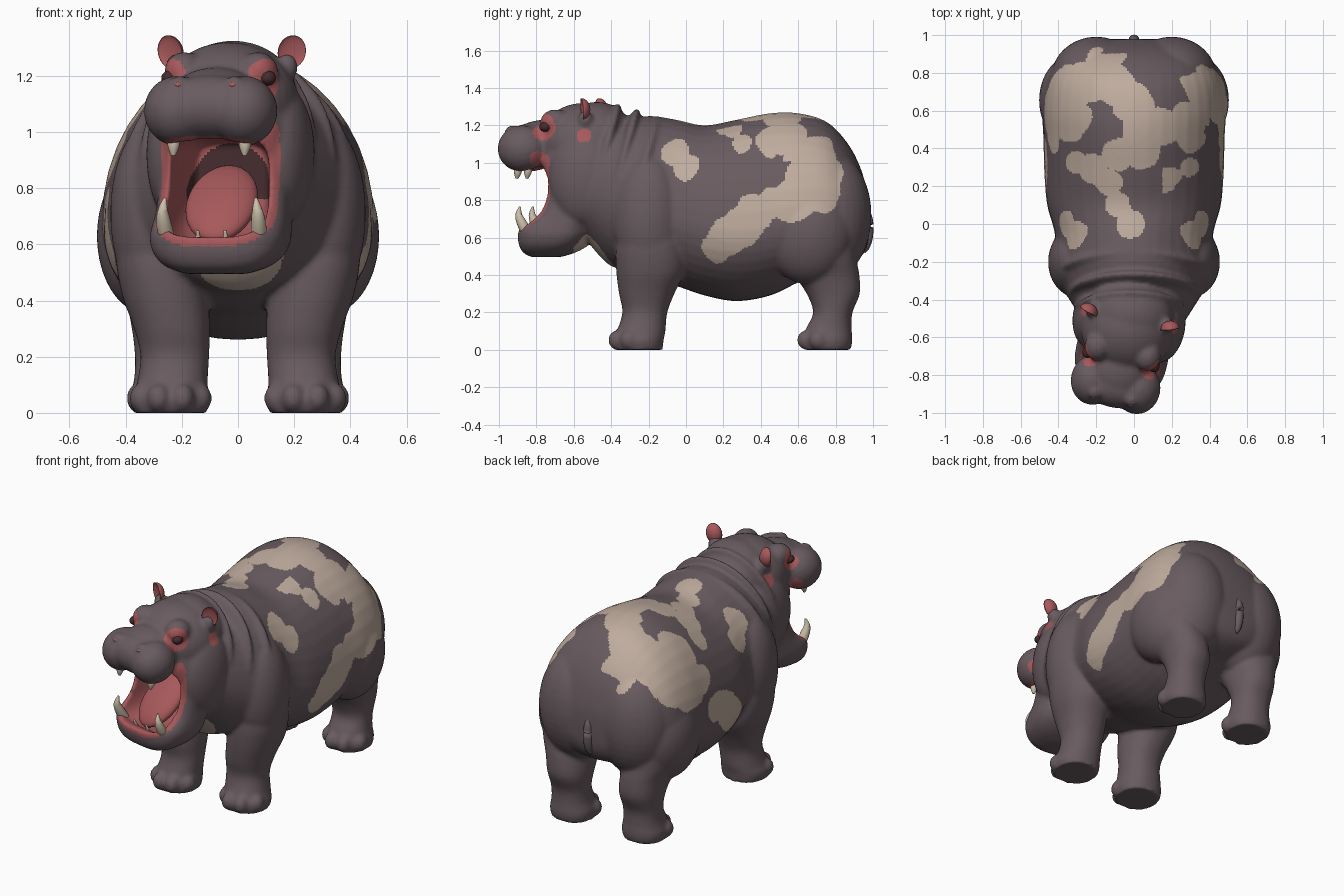
import bpy, bmesh, math
from math import sin, cos, pi, radians
from mathutils import Matrix, Vector
from mathutils.bvhtree import BVHTree

cube = bpy.data.objects.get("Cube")
if cube:
    bpy.data.objects.remove(cube)


def material(name, rgb):
    m = bpy.data.materials.new(name)
    m.use_nodes = True
    m.diffuse_color = (*rgb, 1)
    m.node_tree.nodes["Principled BSDF"].inputs["Base Color"].default_value = (*rgb, 1)
    return m


SKIN = material("grey skin", (.14, .105, .115))
TAN = material("tan patch", (.52, .41, .34))
PINK = material("pink flesh", (.39, .1, .105))
DARK = material("dark throat", (.06, .025, .028))
IVORY = material("ivory", (.6, .52, .4))

# The head is turned a little to its right about the neck
PIVOT = Vector((0, -.32, 0))
TURN = (Matrix.Translation(PIVOT + Vector((.015, 0, 0))) @ Matrix.Rotation(radians(-12), 4, 'Z')
        @ Matrix.Translation(-PIVOT))
UNTURN = TURN.inverted()
STILL = Matrix.Identity(4)


def spline(rows, steps=6):
    """Catmull-Rom interpolation between rows of numbers."""
    out = []
    for i in range(len(rows) - 1):
        a, b, c, d = (rows[max(i - 1, 0)], rows[i], rows[i + 1], rows[min(i + 2, len(rows) - 1)])
        for k in range(steps):
            t = k / steps
            out.append([q + .5 * t * (r - p + t * (2 * p - 5 * q + 4 * r - s + t * (3 * (q - r) + s - p)))
                        for p, q, r, s in zip(a, b, c, d)])
    return out + [list(rows[-1])]


def skin(bm, rings, mat=STILL):
    """Join rings of points into a closed tube."""
    loops = [[bm.verts.new(mat @ Vector(p)) for p in ring] for ring in rings]
    n = len(loops[0])
    for a, b in zip(loops, loops[1:]):
        for i in range(n):
            j = (i + 1) % n
            bm.faces.new((a[i], a[j], b[j], b[i]))
    bm.faces.new(loops[0][::-1])
    bm.faces.new(loops[-1])


def unit_ring(power, n=40):
    for i in range(n):
        c, s = cos(2 * pi * i / n), sin(2 * pi * i / n)
        yield math.copysign(abs(c) ** (2 / power), c), math.copysign(abs(s) ** (2 / power), s)


def barrel(bm, rows, power=2, mat=STILL):
    """Rows along y: y, half width, top, widest height, bottom."""
    skin(bm, [[(w * c, y, mid + s * (top - mid if s > 0 else mid - bot)) for c, s in unit_ring(power)]
              for y, w, top, mid, bot in spline(rows)], mat)


def column(bm, rows, power=2, mat=STILL, side=1):
    """Rows along z: z, centre x, centre y, half width, half depth."""
    skin(bm, [[(side * (cx + rx * c), cy + ry * s, z) for c, s in unit_ring(power)]
              for z, cx, cy, rx, ry in spline(rows)], mat)


def tube(bm, rows, mat=STILL):
    """Rows along a path: x, y, z, radius."""
    rows = spline(rows)
    rings = []
    for i, row in enumerate(rows):
        way = Vector(rows[min(i + 1, len(rows) - 1)][:3]) - Vector(rows[max(i - 1, 0)][:3])
        q = way.to_track_quat('Z', 'Y')
        rings.append([Vector(row[:3]) + q @ Vector((c * row[3], s * row[3], 0)) for c, s in unit_ring(2, 16)])
    skin(bm, rings, mat)


def ball(bm, centre, radii, mat=STILL, tilt=0):
    m = mat @ Matrix.Translation(centre) @ Matrix.Rotation(radians(tilt), 4, 'X') @ Matrix.Diagonal((*radii, 1))
    return bmesh.ops.create_uvsphere(bm, u_segments=32, v_segments=20, radius=1, matrix=m)["verts"]


def finish(bm, name, *mats):
    bmesh.ops.recalc_face_normals(bm, faces=bm.faces[:])
    me = bpy.data.meshes.new(name)
    bm.to_mesh(me)
    bm.free()
    for m in mats:
        me.materials.append(m)
    me.polygons.foreach_set("use_smooth", [True] * len(me.polygons))
    ob = bpy.data.objects.new(name, me)
    bpy.context.collection.objects.link(ob)
    return ob


# Torso
bm = bmesh.new()
barrel(bm, [(-.56, .24, 1.15, .85, .62), (-.42, .33, 1.2, .8, .46), (-.3, .4, 1.22, .75, .42),
            (-.2, .42, 1.25, .72, .38), (-.05, .42, 1.23, .7, .34), (.1, .46, 1.2, .66, .29),
            (.27, .475, 1.23, .64, .26), (.45, .48, 1.265, .65, .29), (.6, .485, 1.265, .68, .36),
            (.75, .465, 1.22, .7, .42), (.86, .41, 1.11, .7, .45), (.93, .33, .98, .7, .49),
            (.97, .2, .84, .7, .56), (.98, .06, .75, .7, .65)])
# Neck folds
for centre, radii in (((-.02, -.46, .965), (.3, .06, .365)), ((0, -.365, .92), (.35, .06, .385)),
                      ((0, -.26, .86), (.41, .08, .405))):
    ball(bm, centre, radii, tilt=-16)
# Legs, shoulders, haunches and toes
FRONT = [(0, .24, -.255, .13, .13), (.05, .24, -.255, .14, .135), (.1, .235, -.24, .127, .13),
         (.2, .225, -.22, .122, .12), (.3, .235, -.21, .135, .148), (.42, .26, -.19, .153, .183),
         (.55, .28, -.19, .155, .185), (.7, .29, -.19, .14, .16)]
HIND = [(0, .25, .755, .125, .125), (.05, .25, .755, .135, .135), (.12, .25, .765, .12, .12),
        (.2, .25, .785, .117, .105), (.3, .25, .787, .128, .142), (.4, .26, .752, .14, .175),
        (.5, .28, .71, .16, .2), (.65, .3, .7, .15, .2)]
for side in (-1, 1):
    for rows in (FRONT, HIND):
        column(bm, rows, 2.2, side=side)
        for deg in (-66, -22, 22, 66):
            a = radians(deg)
            ball(bm, (side * (rows[0][1] + .114 * sin(a)), rows[0][2] - .12 * cos(a), .052), (.043, .05, .052))
    ball(bm, (side * .3, -.2, .71), (.155, .19, .33))
    ball(bm, (side * .32, .655, .63), (.183, .24, .28))
    ball(bm, (side * .2, .77, .72), (.24, .222, .34))
# Skull, snout and brows
ball(bm, (0, -.55, 1.1), (.25, .25, .22), TURN)
ball(bm, (0, -.48, 1.13), (.23, .2, .195), TURN)
ball(bm, (0, -.76, 1.1), (.18, .2, .13), TURN)
ball(bm, (0, -.865, 1.09), (.19, .12, .115), TURN)
for side in (-1, 1):
    ball(bm, (side * .12, -.86, 1.075), (.12, .135, .125), TURN)
    ball(bm, (side * .1, -.92, 1.165), (.04, .04, .035), TURN)
    ball(bm, (side * .135, -.68, 1.215), (.07, .08, .07), TURN)
    ball(bm, (side * .2, -.5, 1.23), (.04, .04, .05), TURN)
    ball(bm, (side * .19, -.52, .92), (.11, .18, .25), TURN)
# Cheeks and lower jaw
column(bm, [(.495, 0, -.76, .11, .07), (.52, 0, -.74, .18, .13), (.56, 0, -.715, .225, .175),
            (.61, 0, -.695, .245, .2), (.65, 0, -.68, .245, .205), (.72, 0, -.62, .24, .18),
            (.8, 0, -.6, .238, .15), (.9, 0, -.59, .235, .15), (1, 0, -.6, .23, .16),
            (1.08, 0, -.6, .22, .14)], 3, TURN)
hide = finish(bm, "body")

# Mouth cavity cutter
bm = bmesh.new()
barrel(bm, [(-1.08, .19, .965, .82, .63), (-.87, .19, .97, .82, .625), (-.8, .19, .98, .82, .6),
            (-.65, .17, .985, .82, .62), (-.49, .13, .96, .84, .72)], 4, TURN)
bmesh.ops.recalc_face_normals(bm, faces=bm.faces[:])
mouth_tree = BVHTree.FromBMesh(bm)
cutter = finish(bm, "mouth_cutter")
cutter.hide_render = True


def remesh(ob):
    mod = ob.modifiers.new("Blend", 'REMESH')
    mod.mode = 'VOXEL'
    mod.voxel_size = .0105


# Blend all parts into one hide, hollow the mouth, soften the joins
remesh(hide)
cut = hide.modifiers.new("Mouth", 'BOOLEAN')
cut.operation, cut.solver, cut.object = 'DIFFERENCE', 'EXACT', cutter
remesh(hide)
soft = hide.modifiers.new("Soften", 'SMOOTH')
soft.factor, soft.iterations = .5, 5
graph = bpy.context.evaluated_depsgraph_get()
mesh = bpy.data.meshes.new_from_object(hide.evaluated_get(graph))
hide.modifiers.clear()
hide.data = mesh
bpy.data.objects.remove(cutter)
mesh.materials.clear()
for m in (SKIN, TAN, PINK, DARK):
    mesh.materials.append(m)

# Round patches: seen from above (x, y, radius) and on each flank (y, z, radius)
TOP = [(-.02, 0, .08), (-.08, .1, .07), (-.13, .22, .07), (-.22, .3, .08), (-.3, .32, .06), (-.08, .37, .09),
       (.03, .4, .11), (.05, .52, .11), (0, .64, .11), (-.1, .74, .11), (-.25, .75, .11), (-.36, .74, .1),
       (-.17, .84, .09), (-.1, .9, .06), (.15, .52, .1), (.28, .55, .1), (.3, .45, .07), (.37, .72, .09),
       (.4, .6, .08)]
LEFT = [(-.05, 1.05, .075), (0, .98, .07), (.16, .54, .07), (.22, .6, .1), (.31, .66, .11), (.38, .74, .1),
        (.46, .78, .09), (.53, .78, .1), (.6, .82, .12), (.72, .84, .11), (.74, .95, .1), (.7, 1.05, .1),
        (.62, .93, .09), (.2, 1.2, .04), (.26, 1.18, .05), (.3, 1.11, .05)]
RIGHT = [(-.05, 1.05, .075), (0, .98, .07), (.2, .6, .1), (.28, .68, .1), (.37, .72, .09),
         (.6, .93, .14), (.74, .93, .08), (.55, 1.08, .12), (.46, .92, .08)]
FLESH = [(.175, -.73, 1.19, .072), (.25, -.5, 1.15, .042), (.21, -.75, 1.01, .055)]


def within(spots, u, v):
    wobble = .012 * sin(31 * u + 2) * cos(27 * v)
    return any(math.hypot(u - a, v - b) < r + wobble for a, b, r in spots)


def colour(c, n):
    if c.y < -.42:
        h, hn = UNTURN @ c, UNTURN.to_3x3() @ n
        gap = mouth_tree.find_nearest(c)[3]
        if gap < (.032 if c.z < .75 else .018) and h.y < -.45 and .595 < c.z < .99:
            return 3 if h.y > -.6 and math.hypot(h.x / .15, (c.z - .78) / .18) < 1 and c.z > .76 else 2
        if -.84 < h.y < -.66 and .66 < c.z < 1 and hn.y < -.35 and abs(h.x) < .215:
            return 2
        if any((Vector((abs(h.x), h.y, h.z)) - Vector(f[:3])).length < f[3] for f in FLESH):
            return 2
    if c.y < -.36 and abs(c.x) < .17 and n.z < .1:
        return int((c - Vector((0, -.48, .55))).length < .16 and c.y > -.6 and c.z > .41)
    if c.y > -.15 and c.z > .4:
        if n.z > .45 and within(TOP, c.x, c.y):
            return 1
        if n.x * c.x > 0 and abs(n.x) > .4 and within(LEFT if c.x > 0 else RIGHT, c.y, c.z):
            return 1
    return 0


for p in mesh.polygons:
    p.use_smooth = True
    p.material_index = colour(p.center, p.normal)

# Tongue
bm = bmesh.new()
ball(bm, (0, -.67, .745), (.128, .195, .055), TURN, 42)
finish(bm, "tongue", PINK)

# Tail
bm = bmesh.new()
tube(bm, [(0, .94, .77, .02), (0, .972, .7, .026), (0, .972, .61, .028), (0, .96, .55, .022), (0, .95, .52, .008)])
finish(bm, "tail", SKIN)

for side, word in ((1, "left"), (-1, "right")):
    # Tusks and small teeth
    bm = bmesh.new()
    tube(bm, [(side * .165, -.81, .6, .028), (side * .172, -.85, .67, .027),
              (side * .172, -.87, .72, .019), (side * .165, -.865, .765, .005)], TURN)
    tube(bm, [(side * .05, -.83, .6, .013), (side * .05, -.85, .65, .005)], TURN)
    finish(bm, word + "_lower_teeth", IVORY)
    bm = bmesh.new()
    tube(bm, [(side * .13, -.88, 1, .022), (side * .13, -.885, .95, .021), (side * .13, -.89, .915, .007)], TURN)
    finish(bm, word + "_upper_tusk", IVORY)
    # Cupped ear
    bm = bmesh.new()
    for v in ball(bm, (0, 0, 0), (1, 1, 1)):
        if v.co.y < 0:
            v.co.y *= -.3
    lean = Matrix.Rotation(radians(side * 14), 4, 'Y') @ Matrix.Rotation(radians(side * 20), 4, 'Z')
    bm.transform(TURN @ Matrix.Translation((side * .222, -.515, 1.285)) @ lean @ Matrix.Diagonal((.05, .045, .06, 1)))
    finish(bm, word + "_ear", PINK)
    # Eye and nostril
    bm = bmesh.new()
    ball(bm, (side * .18, -.724, 1.192), (.028, .032, .026), TURN)
    finish(bm, word + "_eye", DARK)
    bm = bmesh.new()
    ball(bm, (side * .1, -.947, 1.167), (.015, .014, .012), TURN)
    finish(bm, word + "_nostril", PINK)
